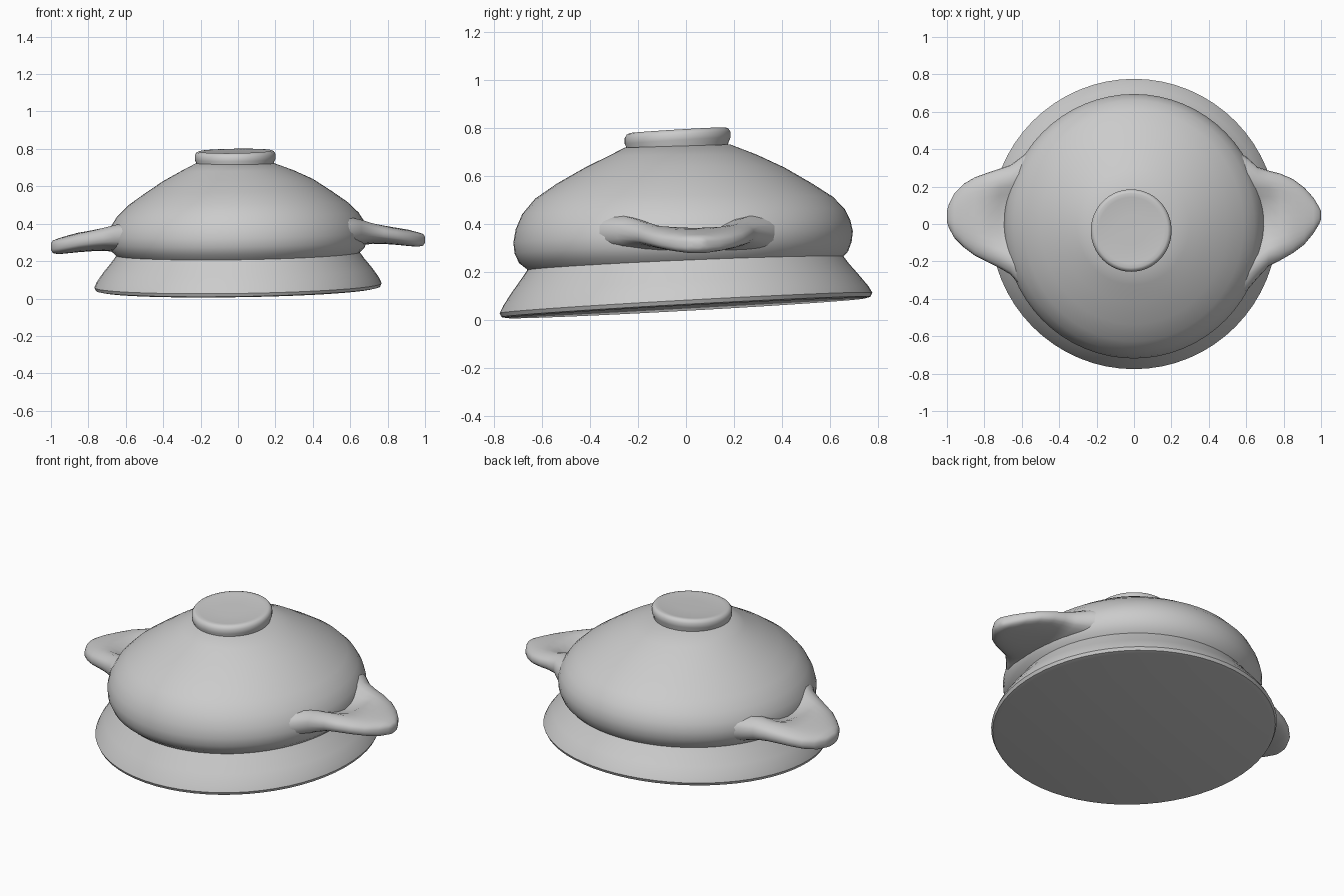
import bpy, bmesh, math

clay = bpy.data.materials.new("grey_clay")
clay.diffuse_color = (0.6, 0.6, 0.6, 1)


def loft(name, rings, angle=40):
    """Skin closed rings of equal length and cap both ends."""
    bm = bmesh.new()
    loops = [[bm.verts.new(p) for p in ring] for ring in rings]
    n = len(loops[0])
    for a, b in zip(loops, loops[1:]):
        for i in range(n):
            j = (i + 1) % n
            bm.faces.new((a[i], a[j], b[j], b[i]))
    bm.faces.new(loops[0][::-1])
    bm.faces.new(loops[-1])
    bmesh.ops.recalc_face_normals(bm, faces=bm.faces)
    mesh = bpy.data.meshes.new(name)
    bm.to_mesh(mesh)
    bm.free()
    mesh.materials.append(clay)
    ob = bpy.data.objects.new(name, mesh)
    bpy.context.collection.objects.link(ob)
    bpy.context.view_layer.objects.active = ob
    ob.select_set(True)
    bpy.ops.object.shade_smooth_by_angle(angle=math.radians(angle))
    ob.select_set(False)
    return ob


def tilted_ring(cx, cy, rx, ry, z, slope_x, slope_y, n=64):
    """Ellipse on a slightly leaning plane."""
    ring = []
    for i in range(n):
        a = 2 * math.pi * i / n
        x, y = rx * math.cos(a), ry * math.sin(a)
        ring.append((cx + x, cy + y, z + slope_x * x + slope_y * y))
    return ring


# Flared, leaning foot
loft("foot", [tilted_ring(*r) for r in [
    (0, 0, 0.735, 0.745, 0.048, 0.015, 0.055),
    (0, 0, 0.760, 0.768, 0.053, 0.015, 0.055),
    (0, 0, 0.768, 0.776, 0.070, 0.015, 0.055),
    (0, 0, 0.755, 0.760, 0.100, 0.015, 0.052),
    (0, 0, 0.720, 0.723, 0.150, 0.015, 0.046),
    (0, 0, 0.675, 0.680, 0.205, 0.015, 0.040),
    (0, 0, 0.650, 0.655, 0.240, 0.015, 0.038)]])

# Rounded belly and domed lid
loft("body", [tilted_ring(*r) for r in [
    (0, -0.005, 0.630, 0.640, 0.215, 0.015, 0.038),
    (0, -0.005, 0.650, 0.660, 0.237, 0.015, 0.038),
    (0, -0.010, 0.675, 0.685, 0.260, 0.015, 0.036),
    (0, -0.012, 0.692, 0.702, 0.300, 0.015, 0.035),
    (0, -0.012, 0.695, 0.707, 0.345, 0.015, 0.033),
    (0, -0.012, 0.680, 0.697, 0.395, 0.015, 0.025),
    (0, -0.010, 0.645, 0.672, 0.450, 0.015, 0.015),
    (0, -0.008, 0.585, 0.620, 0.508, 0.015, 0.006),
    (0, -0.006, 0.500, 0.530, 0.568, 0.015, 0.0),
    (0, -0.005, 0.400, 0.415, 0.634, 0.015, 0.0),
    (-0.005, -0.015, 0.300, 0.310, 0.684, 0.010, 0.01),
    (-0.015, -0.035, 0.210, 0.220, 0.723, 0.0, 0.03)]])

# Disc knob with a shallow dished top
loft("knob", [tilted_ring(-0.015, -0.035, r, r * 1.02, z, 0.015, 0.06) for r, z in [
    (0.205, 0.690), (0.207, 0.725), (0.216, 0.745), (0.216, 0.770),
    (0.207, 0.784), (0.195, 0.789), (0.175, 0.786), (0.08, 0.784)]], 50)


def lug(name, side, sections):
    """Flat ear; each section is reach, y low, y high, bottom, top, dip of the top."""
    rings = []
    n = 32
    for reach, lo, hi, bottom, top, dip in sections:
        mid, half = (lo + hi) / 2, (hi - lo) / 2
        zc, hz = (bottom + top) / 2, (top - bottom) / 2
        ring = []
        for i in range(n):
            a = 2 * math.pi * i / n
            c, s = math.cos(a), math.sin(a)
            u = math.copysign(abs(c) ** 0.8, c)
            v = math.copysign(abs(s) ** 0.7, s)
            z = zc + hz * v
            if s > 0:
                z -= dip * max(0, 1 - (u / 0.7) ** 2)
            ring.append((side * reach, mid + half * u, z))
        rings.append(ring)
    loft(name, rings, 60)


# Side lugs, hollowed where they meet the wall
lug("left_lug", -1, [
    (0.50, -0.42, 0.44, 0.25, 0.44, 0.05),
    (0.60, -0.34, 0.36, 0.24, 0.425, 0.07),
    (0.66, -0.27, 0.315, 0.25, 0.41, 0.08),
    (0.72, -0.235, 0.295, 0.255, 0.392, 0.06),
    (0.78, -0.205, 0.275, 0.253, 0.376, 0.018),
    (0.85, -0.17, 0.25, 0.248, 0.358, 0.005),
    (0.91, -0.125, 0.215, 0.242, 0.337, 0),
    (0.96, -0.075, 0.165, 0.237, 0.322, 0),
    (0.99, -0.02, 0.105, 0.243, 0.31, 0),
    (1.0, 0.01, 0.07, 0.26, 0.295, 0)])
lug("right_lug", 1, [
    (0.50, -0.42, 0.42, 0.27, 0.46, 0.05),
    (0.60, -0.36, 0.36, 0.265, 0.455, 0.07),
    (0.66, -0.29, 0.305, 0.285, 0.437, 0.08),
    (0.72, -0.225, 0.285, 0.293, 0.415, 0.06),
    (0.78, -0.195, 0.27, 0.292, 0.40, 0.018),
    (0.85, -0.155, 0.24, 0.287, 0.383, 0.005),
    (0.91, -0.11, 0.195, 0.281, 0.368, 0),
    (0.96, -0.05, 0.14, 0.277, 0.355, 0),
    (0.99, 0.0, 0.09, 0.283, 0.345, 0),
    (1.0, 0.025, 0.07, 0.30, 0.33, 0)])
